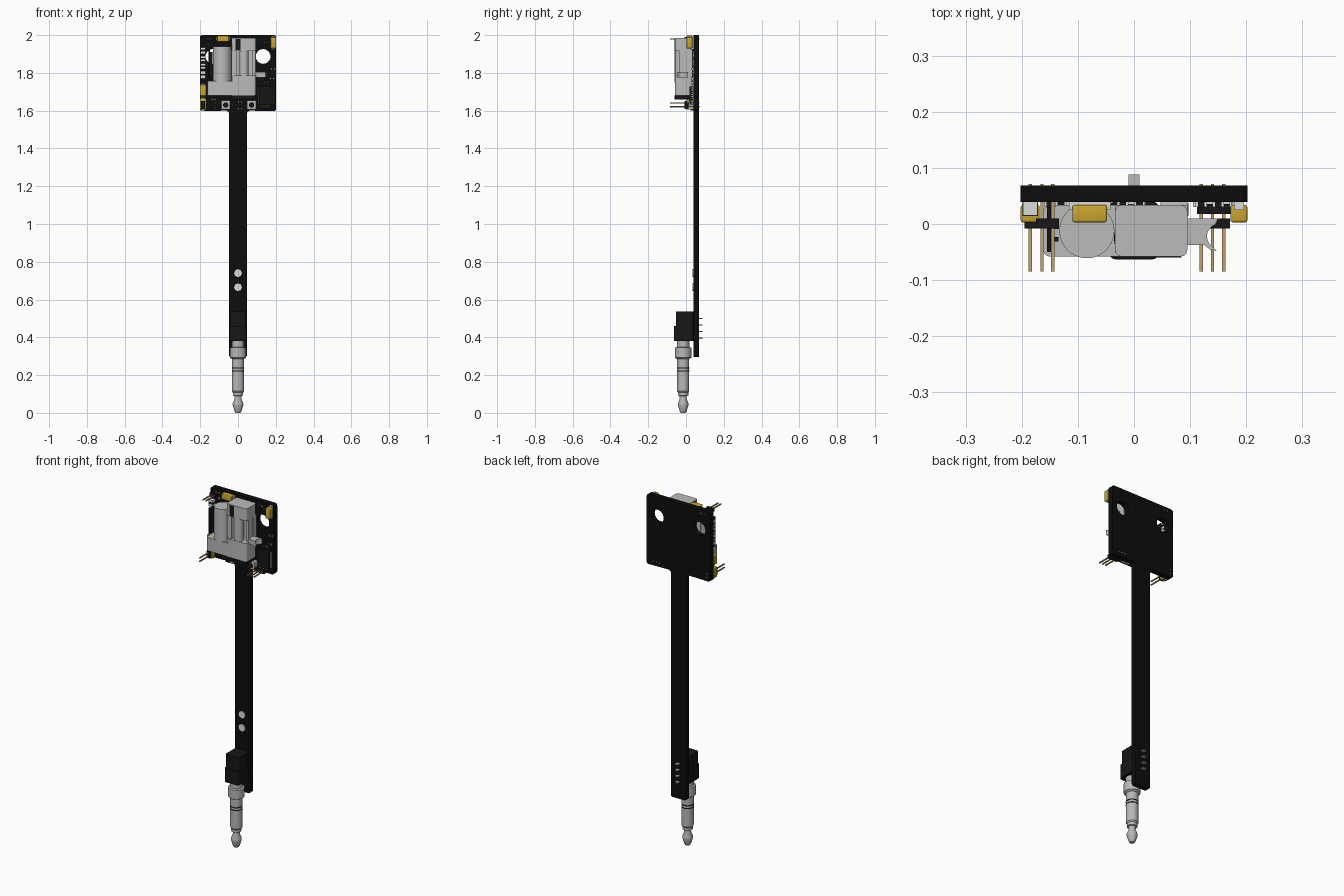
import bpy, bmesh, math
from mathutils import Matrix

old = bpy.data.objects.get("Cube")
if old:
    bpy.data.objects.remove(old, do_unlink=True)


def material(name, r, g, b):
    m = bpy.data.materials.new(name)
    m.use_nodes = True
    m.diffuse_color = (r, g, b, 1)
    m.node_tree.nodes["Principled BSDF"].inputs["Base Color"].default_value = (r, g, b, 1)
    return m


BLACK = material("board black", 0.004, 0.004, 0.004)
DARK = material("plastic black", 0.008, 0.008, 0.008)
GREY = material("housing grey", 0.5, 0.5, 0.5)
SILVER = material("plug silver", 0.48, 0.48, 0.48)
PALE = material("solder white", 0.72, 0.72, 0.72)
YELLOW = material("capacitor yellow", 0.6, 0.38, 0.03)
GOLD = material("pin gold", 0.55, 0.36, 0.15)


def finish(name, bm, mat, smooth=False):
    me = bpy.data.meshes.new(name)
    bmesh.ops.recalc_face_normals(bm, faces=bm.faces)
    bm.to_mesh(me)
    bm.free()
    ob = bpy.data.objects.new(name, me)
    bpy.context.collection.objects.link(ob)
    me.materials.append(mat)
    if smooth:
        bpy.ops.object.select_all(action="DESELECT")
        ob.select_set(True)
        bpy.context.view_layer.objects.active = ob
        bpy.ops.object.shade_smooth_by_angle(angle=math.radians(35))
    return ob


def box(name, x, y, z, mat, bevel=0, axis=None):
    """Box from (min, max) ranges; bevels only edges along axis if given."""
    bm = bmesh.new()
    size = [r[1] - r[0] for r in (x, y, z)]
    mid = [(r[0] + r[1]) / 2 for r in (x, y, z)]
    bmesh.ops.create_cube(bm, size=1, matrix=Matrix.Translation(mid) @ Matrix.Diagonal((*size, 1)))
    if bevel:
        edges = [e for e in bm.edges if axis is None
                 or abs((e.verts[0].co - e.verts[1].co)[axis]) > 1e-5]
        bmesh.ops.bevel(bm, geom=edges, offset=bevel, segments=3, profile=0.5, affect="EDGES")
    return finish(name, bm, mat, bevel > 0)


def rod(name, x, y, z, radius, length, mat, along="z", sides=24):
    """Cylinder centred on a point, along z or y."""
    bm = bmesh.new()
    turn = Matrix.Rotation(math.pi / 2, 4, "X") if along == "y" else Matrix()
    bmesh.ops.create_cone(bm, cap_ends=True, segments=sides, radius1=radius, radius2=radius,
                          depth=length, matrix=Matrix.Translation((x, y, z)) @ turn)
    return finish(name, bm, mat, True)


def lathe(name, x, y, profile, mat):
    bm = bmesh.new()
    vs = [bm.verts.new((r, 0, z)) for r, z in profile]
    es = [bm.edges.new(p) for p in zip(vs, vs[1:])]
    bmesh.ops.spin(bm, geom=vs + es, axis=(0, 0, 1), cent=(0, 0, 0), steps=32, angle=math.tau)
    bmesh.ops.remove_doubles(bm, verts=bm.verts, dist=1e-5)
    bmesh.ops.translate(bm, verts=bm.verts, vec=(x, y, 0))
    return finish(name, bm, mat, True)


def arc(cx, cz, r, a0, a1, n):
    return [(cx + r * math.cos(math.radians(a0 + (a1 - a0) * i / n)),
             cz + r * math.sin(math.radians(a0 + (a1 - a0) * i / n))) for i in range(n + 1)]


def plate(name, loops, y, half, mat, flat=False):
    """Flat plate with holes, drawn in x-z (or x-y when flat) and extruded."""
    cu = bpy.data.curves.new(name, "CURVE")
    cu.dimensions, cu.fill_mode, cu.extrude = "2D", "BOTH", half
    for pts in loops:
        s = cu.splines.new("POLY")
        s.points.add(len(pts) - 1)
        for p, c in zip(s.points, pts):
            p.co = (*c, 0, 1)
        s.use_cyclic_u = True
    ob = bpy.data.objects.new(name, cu)
    bpy.context.collection.objects.link(ob)
    if flat:
        ob.location.z = y
    else:
        ob.location.y = y
        ob.rotation_euler.x = math.pi / 2
    cu.materials.append(mat)
    bpy.ops.object.select_all(action="DESELECT")
    ob.select_set(True)
    bpy.context.view_layer.objects.active = ob
    bpy.ops.object.convert(target="MESH")


# Circuit board: square head, long stem and two mounting holes
half = (arc(0.04, 0.305, 0.008, -90, 0, 4) + arc(0.063, 1.585, 0.015, 180, 90, 4)
        + arc(0.19, 1.61, 0.012, -90, 0, 4) + arc(0.19, 1.988, 0.012, 0, 90, 4))
outline = half + [(-x, z) for x, z in reversed(half)]
holes = [arc(s * 0.133, 1.887, 0.039, 0, 345, 23) for s in (-1, 1)]
plate("circuit_board", [outline] + holes, 0.054, 0.015, BLACK)

# Test pads on the stem
for z in (0.74, 0.665):
    rod("stem_pad", 0, 0.038, z, 0.021, 0.006, PALE, "y", 8)

# Audio plug: turned metal body, insulating rings, moulded holder
PY = -0.015
lathe("plug", 0, PY, [(0, 0.002), (0.013, 0), (0.018, 0.008), (0.028, 0.04), (0.028, 0.05),
                      (0.018, 0.075), (0.019, 0.09), (0.027, 0.092), (0.027, 0.108),
                      (0.032, 0.115), (0.032, 0.285), (0.043, 0.292), (0.043, 0.345),
                      (0.033, 0.348), (0.033, 0.385), (0, 0.385)], SILVER)
for z in (0.222, 0.238):
    rod("plug_ring", 0, PY, z, 0.0328, 0.006, DARK)
box("plug_holder_base", (-0.045, 0.045), (-0.063, 0.04), (0.38, 0.46), DARK, 0.012, 2)
box("plug_holder_top", (-0.043, 0.043), (-0.054, 0.04), (0.455, 0.537), DARK, 0.012, 2)
for z in (0.395, 0.43, 0.465, 0.5):
    box("plug_solder_tab", (-0.01, 0.01), (0.06, 0.088), (z - 0.003, z + 0.003), SILVER)

# Geared motor: foot, round can and bracket around a shaft
box("motor_foot", (-0.162, 0.095), (-0.058, 0.034), (1.68, 1.757), GREY, 0.012, 2)
box("motor_foot_gasket", (-0.035, 0.085), (-0.06, 0.03), (1.658, 1.68), DARK)
rod("motor_can", -0.084, -0.012, 1.845, 0.049, 0.19, GREY, sides=40)
box("motor_can_back", (-0.115, -0.03), (-0.01, 0.034), (1.75, 1.9), GREY)
box("bracket_bottom", (-0.034, 0.095), (-0.058, 0.034), (1.735, 1.785), GREY, 0.012, 2)
box("bracket_top", (-0.034, 0.095), (-0.058, 0.034), (1.915, 1.985), GREY, 0.012, 2)
box("bracket_back", (-0.034, 0.095), (0, 0.034), (1.78, 1.92), GREY)
box("bracket_web", (-0.034, -0.006), (-0.05, 0.034), (1.75, 1.95), GREY)
box("bracket_post", (0.075, 0.092), (-0.035, 0.034), (1.78, 1.92), GREY)
rod("bracket_shaft", 0.032, -0.034, 1.85, 0.024, 0.15, GREY)
rod("bracket_cap", 0, -0.025, 1.95, 0.036, 0.06, DARK)

# Sliding fork beside the bracket
fork = [(0.09, 0.01), (0.15, 0.01)] + arc(0.152, -0.022, 0.022, 110, 235, 8)
fork += [(0.147, -0.048), (0.135, -0.045), (0.125, -0.037), (0.09, -0.037)]
plate("slider_fork", [fork], 1.79, 0.015, GREY, True)

# Pin headers: (pin positions, header x and z ranges)
headers = [([(-0.164, 1.98), (-0.145, 1.98)], (-0.175, -0.134), (1.97, 1.99)),
           ([(-0.185, 1.62), (-0.185, 1.64)], (-0.195, -0.175), (1.61, 1.65)),
           ([(0.12, 1.622), (0.14, 1.622), (0.16, 1.622)], (0.109, 0.171), (1.612, 1.632))]
for pins, xr, zr in headers:
    box("pin_header", xr, (-0.008, 0.01), zr, DARK)
    for x, z in pins:
        box("header_pin", (x - 0.003, x + 0.003), (-0.085, 0.071), (z - 0.003, z + 0.003), GOLD)

# Yellow capacitors with metal end caps
for x0, x1, z0, z1 in ((-0.11, -0.048, 1.965, 1.997), (0.172, 0.202, 1.93, 1.99),
                       (-0.202, -0.168, 1.68, 1.738), (-0.202, -0.168, 1.605, 1.665)):
    box("capacitor", (x0, x1), (0.003, 0.034), (z0, z1), YELLOW, 0.004)
    if x1 - x0 > z1 - z0:
        box("capacitor_leads", (x0 - 0.006, x1 + 0.006), (0.025, 0.04), (z0 + 0.006, z1 - 0.006), PALE)
    else:
        box("capacitor_leads", (x0 + 0.006, x1 - 0.006), (0.025, 0.04), (z0 - 0.006, z1 + 0.006), PALE)

# Main chip with legs on its sides
box("main_chip", (0.112, 0.182), (0.018, 0.036), (1.632, 1.728), DARK)
for i in range(8):
    z = 1.64 + i * 0.0115
    box("chip_legs", (0.105, 0.189), (0.03, 0.04), (z - 0.002, z + 0.002), PALE)

# Slim connector at the left of the motor
box("side_connector", (-0.155, -0.148), (-0.05, 0.035), (1.77, 1.92), DARK, 0.002)
for y in (-0.027, -0.005):
    box("connector_tooth", (-0.15, -0.135), (y - 0.004, y + 0.004), (1.78, 1.91), DARK)

# Light parts along the left edge
for z0, z1 in ((1.77, 1.81), (1.82, 1.85), (1.86, 1.89), (1.9, 1.935)):
    box("edge_light", (-0.198, -0.172), (0.015, 0.04), (z0, z1), PALE)
    box("edge_light_band", (-0.199, -0.171), (0.014, 0.04),
        ((z0 + z1) / 2 - 0.005, (z0 + z1) / 2 + 0.005), DARK)

# Round buttons below the motor
for x in (-0.065, 0.072):
    box("button_case", (x - 0.025, x + 0.025), (0.012, 0.04), (1.605, 1.655), SILVER, 0.004)
    rod("button_cap", x, 0.006, 1.63, 0.014, 0.02, DARK, "y")

# Small resistors
for x, z in ((-0.11, 1.64), (-0.11, 1.615), (0.01, 1.61), (0.01, 1.645), (-0.02, 1.63),
             (0.12, 1.765), (0.15, 1.75), (0.18, 1.77), (0.185, 1.82), (0.12, 1.975),
             (0.15, 1.96), (-0.15, 1.95), (-0.13, 1.66)):
    box("resistor_ends", (x - 0.01, x + 0.01), (0.03, 0.04), (z - 0.005, z + 0.005), PALE)
    box("resistor_body", (x - 0.006, x + 0.006), (0.029, 0.04), (z - 0.0055, z + 0.0055), DARK)
